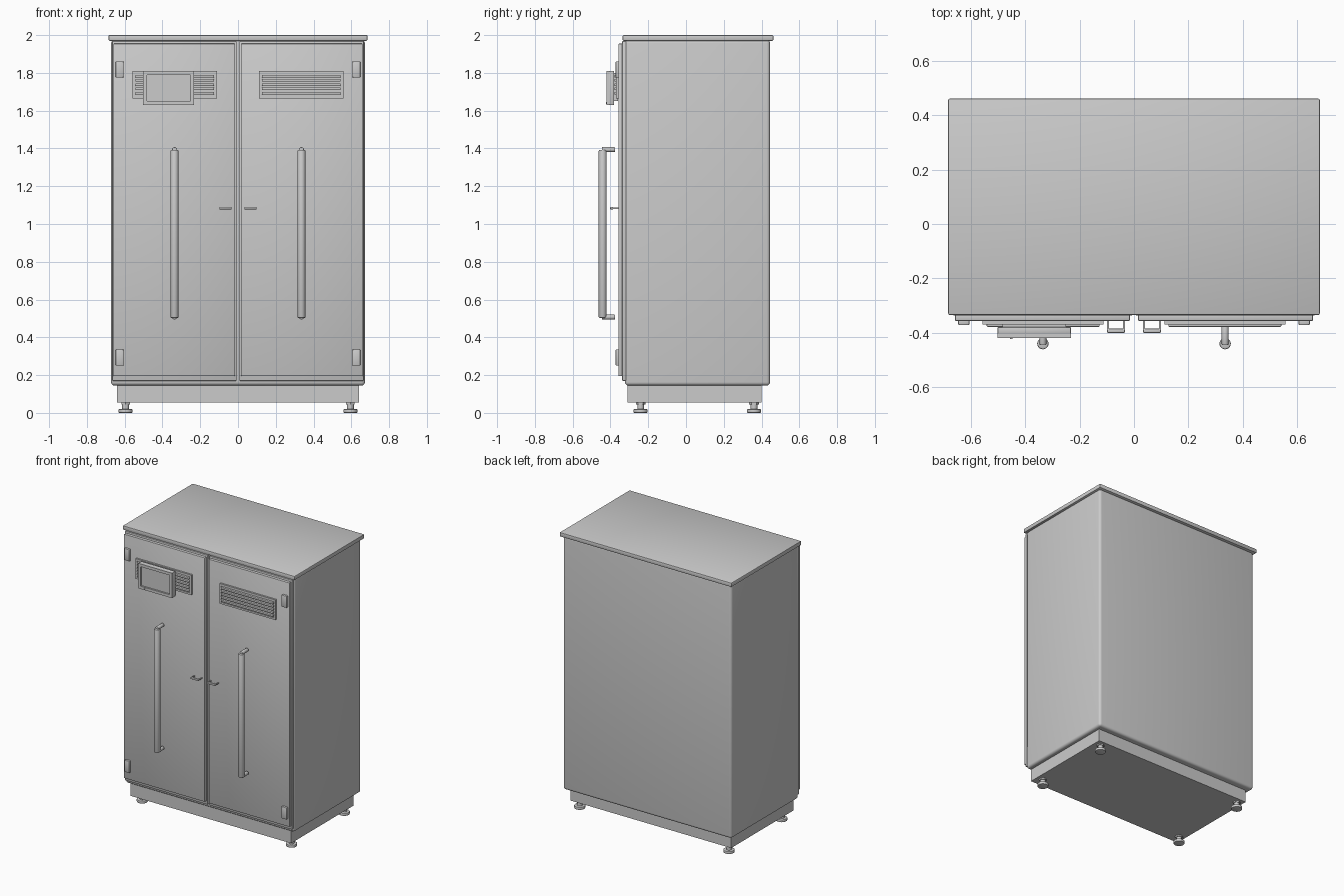
import bpy
import math
from mathutils import Vector

old = bpy.data.objects.get("Cube")
if old:
    bpy.data.objects.remove(old, do_unlink=True)

# Single painted-metal colour
metal = bpy.data.materials.new("grey metal")
metal.use_nodes = True
grey = (0.6, 0.6, 0.6, 1)
metal.diffuse_color = grey
metal.node_tree.nodes["Principled BSDF"].inputs["Base Color"].default_value = grey


def finish(name, bevel=0, segments=2):
    """Name, colour, bevel and shade the active object."""
    ob = bpy.context.object
    ob.name = name
    ob.data.materials.append(metal)
    if bevel:
        mod = ob.modifiers.new("Bevel", "BEVEL")
        mod.width = bevel
        mod.segments = segments
        mod.limit_method = "ANGLE"
        bpy.ops.object.modifier_apply(modifier="Bevel")
    bpy.ops.object.shade_smooth_by_angle(angle=math.radians(35))
    return ob


def box(name, x, y, z, bevel=0, segments=2):
    """Box spanning the given x, y and z ranges."""
    lo, hi = Vector((x[0], y[0], z[0])), Vector((x[1], y[1], z[1]))
    bpy.ops.mesh.primitive_cube_add(size=1, location=(lo + hi) / 2)
    bpy.context.object.scale = hi - lo
    bpy.ops.object.transform_apply(location=False, rotation=False, scale=True)
    return finish(name, bevel, segments)


def rod(name, start, end, radius, bevel=0, sides=20):
    """Cylinder between two points."""
    a, b = Vector(start), Vector(end)
    turn = (b - a).to_track_quat("Z", "Y").to_euler()
    bpy.ops.mesh.primitive_cylinder_add(vertices=sides, radius=radius, depth=(b - a).length,
                                        location=(a + b) / 2, rotation=turn)
    return finish(name, bevel)


def span(side, inner, outer):
    """Mirrored x range for one side."""
    return sorted((side * inner, side * outer))


def frame(name, x, y, z, border):
    """Rectangular frame made of four bars."""
    box(name + "_bottom", x, y, (z[0], z[0] + border))
    box(name + "_top", x, y, (z[1] - border, z[1]))
    inner = (z[0] + border, z[1] - border)
    box(name + "_side_a", (x[0], x[0] + border), y, inner)
    box(name + "_side_b", (x[1] - border, x[1]), y, inner)


# Cabinet shell, lid and plinth
box("cabinet_body", (-0.672, 0.672), (-0.323, 0.445), (0.145, 1.975), 0.018, 4)
box("lid", (-0.685, 0.685), (-0.335, 0.462), (1.97, 2.0), 0.005)
box("plinth", (-0.64, 0.64), (-0.31, 0.40), (0.055, 0.15))

# Levelling feet
for x in (-0.595, 0.595):
    for y in (-0.24, 0.36):
        rod("foot_pad", (x, y, 0), (x, y, 0.02), 0.037, 0.004)
        rod("foot_stem", (x, y, 0.018), (x, y, 0.06), 0.018)
        rod("foot_nut", (x, y, 0.045), (x, y, 0.057), 0.026, sides=6)

for side, label in ((-1, "right"), (1, "left")):
    # Door with its backing flange
    box(label + "_door_flange", span(side, 0.007, 0.666), (-0.338, -0.315), (0.17, 1.968), 0.004)
    box(label + "_door", span(side, 0.015, 0.66), (-0.358, -0.33), (0.195, 1.955), 0.005)

    # Hinges
    for z in (0.25, 1.775):
        box(label + "_hinge", span(side, 0.606, 0.648), (-0.373, -0.35), (z, z + 0.086), 0.005)

    # Louvred vent
    box(label + "_vent_plate", span(side, 0.112, 0.558), (-0.364, -0.35), (1.665, 1.81))
    frame(label + "_vent_frame", span(side, 0.112, 0.558), (-0.371, -0.36), (1.665, 1.81), 0.013)
    for i in range(5):
        z = 1.686 + i * 0.0225
        slat = box(label + "_vent_slat", span(side, 0.127, 0.543), (-0.379, -0.36), (z, z + 0.014), 0.003)

    # Long bar handle on two posts
    x = side * 0.336
    rod(label + "_handle_bar", (x, -0.441, 0.503), (x, -0.441, 1.392), 0.021, 0.005)
    for z in (0.507, 1.394):
        rod(label + "_handle_post", (x, -0.445, z), (x, -0.376, z), 0.013, 0.003)

    # Small pull latch
    box(label + "_latch_grip", span(side, 0.034, 0.099), (-0.402, -0.386), (1.077, 1.09), 0.004)
    for inner in (0.034, 0.093):
        box(label + "_latch_leg", span(side, inner, inner + 0.006), (-0.39, -0.358), (1.08, 1.087))

# Control display standing in front of the right vent
box("display_mount", (-0.485, -0.25), (-0.385, -0.36), (1.65, 1.80))
box("display_body", (-0.503, -0.232), (-0.405, -0.38), (1.63, 1.81), 0.004)
frame("display_bezel", (-0.503, -0.232), (-0.42, -0.404), (1.63, 1.81), 0.02)
box("display_screen", (-0.481, -0.254), (-0.411, -0.40), (1.652, 1.788))
rod("display_button", (-0.452, -0.424, 1.64), (-0.452, -0.418, 1.64), 0.005, sides=12)
